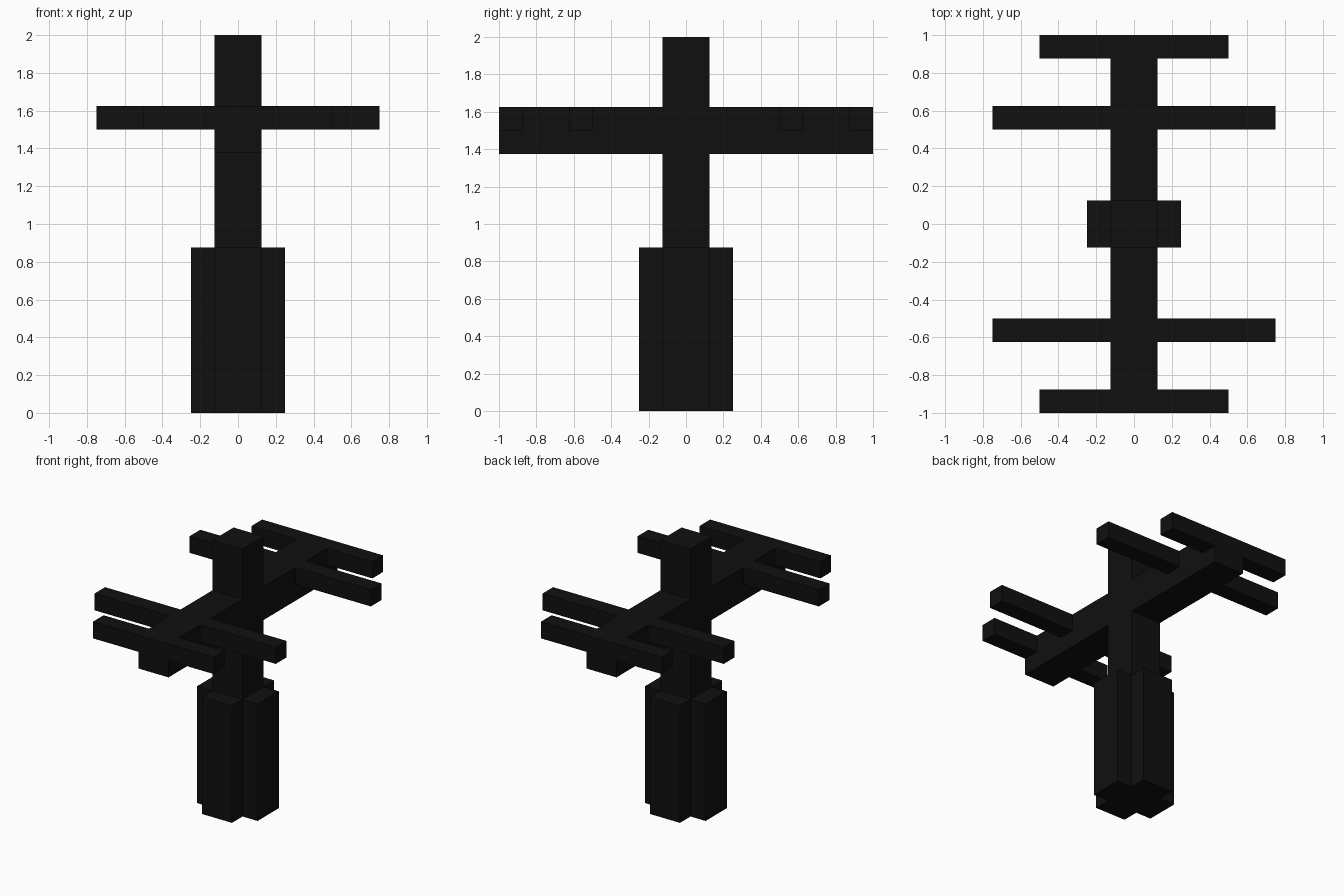
import bpy, bmesh

if "Cube" in bpy.data.objects:
    bpy.data.objects.remove(bpy.data.objects["Cube"])

# One near-black colour for the whole pole
black = bpy.data.materials.new("soot black")
black.diffuse_color = (0.005, 0.005, 0.005, 1)
black.use_nodes = True
black.node_tree.nodes["Principled BSDF"].inputs["Base Color"].default_value = black.diffuse_color


def prism(name, outline, z0, z1):
    """Extrude a flat xy outline from z0 up to z1."""
    bm = bmesh.new()
    face = bm.faces.new([bm.verts.new((x, y, z0)) for x, y in outline])
    ext = bmesh.ops.extrude_face_region(bm, geom=[face], use_keep_orig=True)
    for v in ext["geom"]:
        if isinstance(v, bmesh.types.BMVert):
            v.co.z = z1
    bmesh.ops.recalc_face_normals(bm, faces=bm.faces)
    mesh = bpy.data.meshes.new(name)
    bm.to_mesh(mesh)
    bm.free()
    mesh.materials.append(black)
    obj = bpy.data.objects.new(name, mesh)
    bpy.context.collection.objects.link(obj)
    return obj


def box(name, xs, ys, z0, z1):
    x0, x1 = sorted(xs)
    y0, y1 = sorted(ys)
    return prism(name, [(x0, y0), (x1, y0), (x1, y1), (x0, y1)], z0, z1)


H = 0.125   # half the post width
W = 0.25    # half the base width

# Plus-shaped base
plus = [(H, -W), (H, -H), (W, -H), (W, H), (H, H), (H, W),
        (-H, W), (-H, H), (-W, H), (-W, -H), (-H, -H), (-H, -W)]
prism("base", plus, 0, 0.875)

# Post above the base
box("post", (-H, H), (-H, H), 0.875, 2)

for sy, end in ((-1, "front"), (1, "back")):
    # Beam reaching out from the post
    box(end + "_beam", (-H, H), (sy * H, sy * 1.0), 1.375, 1.625)
    for sx, side in ((-1, "left"), (1, "right")):
        # Crossbars, long inner and short outer, flush with the beam top
        box(f"{end}_{side}_inner_bar", (sx * H, sx * 0.75), (sy * 0.5, sy * 0.625), 1.5, 1.625)
        box(f"{end}_{side}_outer_bar", (sx * H, sx * 0.5), (sy * 0.875, sy * 1.0), 1.5, 1.625)
